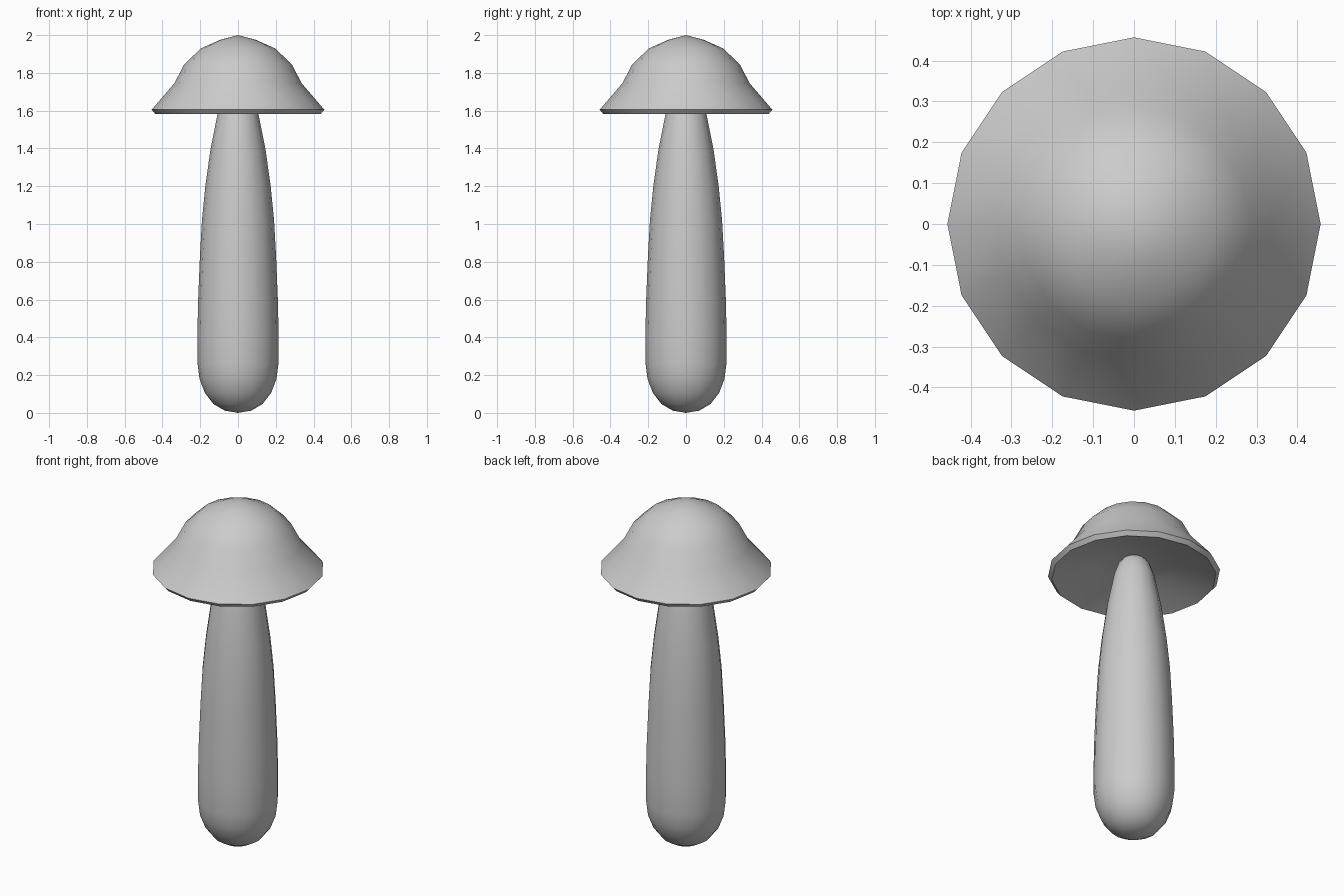
import bpy, bmesh, math

if "Cube" in bpy.data.objects:
    bpy.data.objects.remove(bpy.data.objects["Cube"])

SIDES = 16


def lathe(name, profile, sharp_deg):
    """Revolve a (radius, z) profile around z; radius 0 makes a pole."""
    bm = bmesh.new()
    rings = []
    for r, z in profile:
        if r == 0:
            rings.append([bm.verts.new((0, 0, z))] * SIDES)
        else:
            rings.append([bm.verts.new((r * math.cos(math.tau * i / SIDES),
                                        r * math.sin(math.tau * i / SIDES), z))
                          for i in range(SIDES)])
    for a, b in zip(rings, rings[1:]):
        for i in range(SIDES):
            j = (i + 1) % SIDES
            quad = list(dict.fromkeys((a[i], a[j], b[j], b[i])))
            bm.faces.new(quad)
    bmesh.ops.recalc_face_normals(bm, faces=bm.faces)
    mesh = bpy.data.meshes.new(name)
    bm.to_mesh(mesh)
    bm.free()
    obj = bpy.data.objects.new(name, mesh)
    bpy.context.collection.objects.link(obj)
    bpy.ops.object.select_all(action='DESELECT')
    obj.select_set(True)
    bpy.context.view_layer.objects.active = obj
    bpy.ops.object.shade_smooth_by_angle(angle=math.radians(sharp_deg))
    return obj


# Stem: rounded foot, tapering up into the hollow of the cap
lathe("stem", [(0, 0), (0.07, 0.012), (0.13, 0.047), (0.175, 0.105),
               (0.204, 0.18), (0.214, 0.26), (0.215, 0.42), (0.211, 0.6),
               (0.202, 0.82), (0.191, 1.02), (0.173, 1.2), (0.145, 1.4),
               (0.108, 1.585), (0.085, 1.65), (0.055, 1.69), (0, 1.70)], 45)

# Cap: flared bell with thin bevelled rim and shallow hollow underside
lathe("cap", [(0, 2.0), (0.095, 1.975), (0.196, 1.93), (0.285, 1.845),
              (0.337, 1.745), (0.457, 1.605), (0.437, 1.582),
              (0.22, 1.655), (0, 1.69)], 40)
